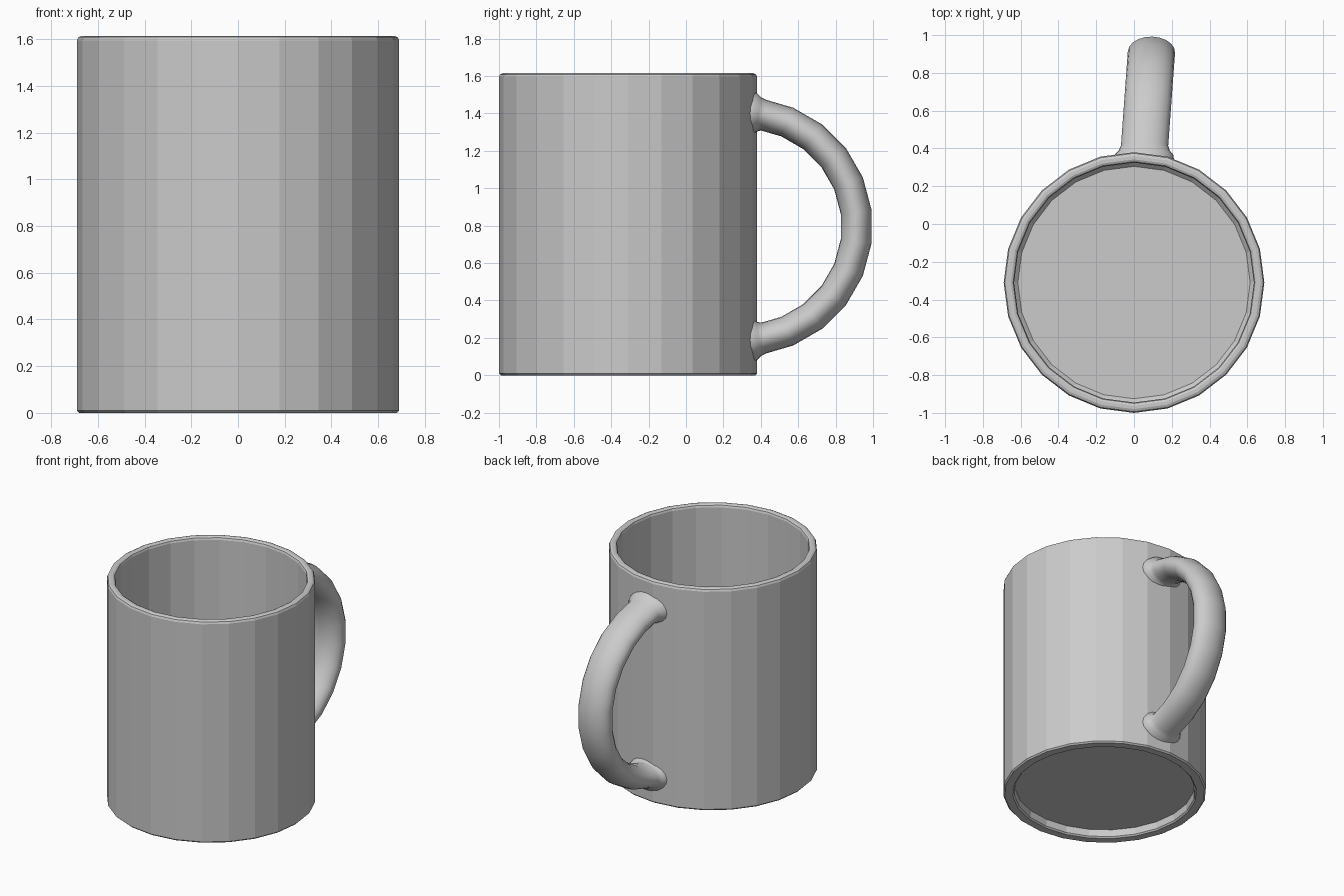
import bpy, bmesh
from math import sin, cos, pi, radians

if "Cube" in bpy.data.objects:
    bpy.data.objects.remove(bpy.data.objects["Cube"])

CY = -0.31      # cup axis position in y
SIDES = 24


def make_object(name, rings, smooth_angle):
    """Skin a list of vertex rings and cap both ends."""
    bm = bmesh.new()
    loops = [[bm.verts.new(p) for p in ring] for ring in rings]
    n = len(loops[0])
    for a, b in zip(loops, loops[1:]):
        for i in range(n):
            j = (i + 1) % n
            bm.faces.new((a[i], a[j], b[j], b[i]))
    bm.faces.new(loops[0])
    bm.faces.new(loops[-1])
    bmesh.ops.recalc_face_normals(bm, faces=bm.faces)
    mesh = bpy.data.meshes.new(name)
    bm.to_mesh(mesh)
    bm.free()
    obj = bpy.data.objects.new(name, mesh)
    bpy.context.collection.objects.link(obj)
    bpy.ops.object.select_all(action='DESELECT')
    obj.select_set(True)
    bpy.context.view_layer.objects.active = obj
    bpy.ops.object.shade_smooth_by_angle(angle=radians(smooth_angle))
    return obj


# Cup: (radius, z) profile from the recessed base, up the outside, over the rim, to the inner floor
profile = [(0.61, 0.06), (0.615, 0.01), (0.625, 0.0), (0.68, 0.0), (0.69, 0.01),
           (0.69, 1.595), (0.684, 1.609), (0.67, 1.615), (0.652, 1.615),
           (0.64, 1.609), (0.635, 1.595), (0.635, 0.14), (0.615, 0.12)]
cup_rings = [[(r * sin(2 * pi * i / SIDES), CY + r * cos(2 * pi * i / SIDES), z)
              for i in range(SIDES)] for r, z in profile]
make_object("cup", cup_rings, 10)

# Handle: oval section swept along a half circle, flared where it meets the cup
ARC_Y, ARC_Z, ARC_R = 0.31, 0.795, 0.605
HALF_W, HALF_T, TILT = 0.125, 0.083, 0.073
stations = [(87, 0.036), (84.5, 0.03), (82.5, 0.01), (80, 0.0)]
stations += [(a, 0.0) for a in (67.5, 52.5, 37.5, 22.5, 7.5)]
stations += [(-a, f) for a, f in reversed(stations)]
handle_rings = []
for angle, flare in stations:
    a = radians(angle)
    ring = []
    for i in range(20):
        t = 2 * pi * i / 20
        across = (HALF_W + flare) * cos(t)
        rad = ARC_R + (HALF_T + flare) * sin(t)
        y = ARC_Y + rad * cos(a)
        ring.append((0.055 + TILT * (y - 0.4) + across,
                     y - TILT * across * cos(a) * 0.5,
                     ARC_Z + rad * sin(a)))
    handle_rings.append(ring)
make_object("handle", handle_rings, 40)
